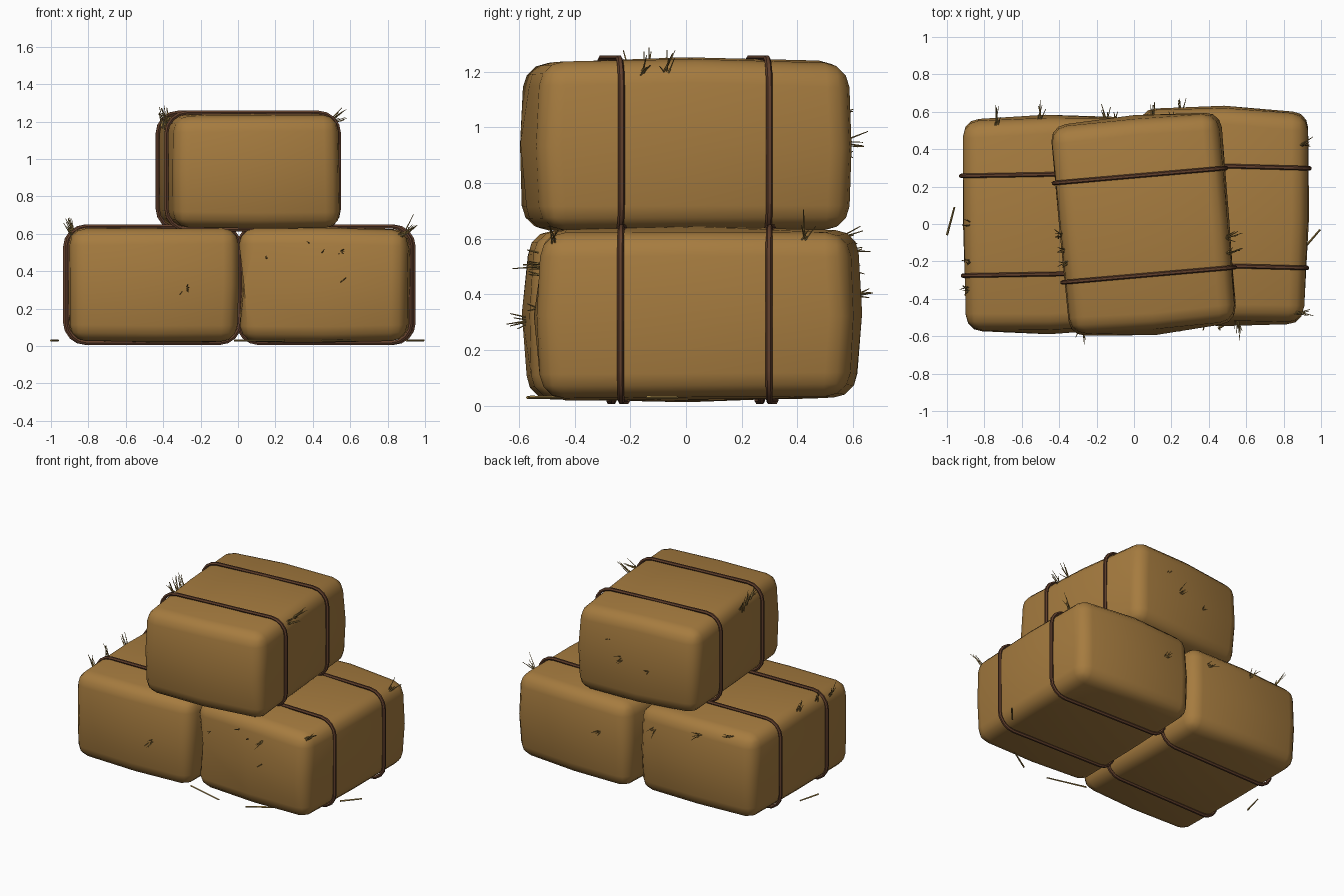
import bpy, bmesh, math, random
from mathutils import Vector, Matrix

if "Cube" in bpy.data.objects:
    bpy.data.objects.remove(bpy.data.objects["Cube"])

random.seed(4)


def material(name, rgb):
    m = bpy.data.materials.new(name)
    m.diffuse_color = (*rgb, 1)
    m.use_nodes = True
    m.node_tree.nodes["Principled BSDF"].inputs["Base Color"].default_value = m.diffuse_color
    return m


HAY = material("hay", (0.38, 0.2, 0.05))
TWINE = material("twine", (0.12, 0.05, 0.025))
STRAW = material("straw", (0.34, 0.22, 0.06))
HALF = Vector((0.446, 0.55, 0.298))     # bale corners
BULGE = Vector((0.014, 0.035, 0.011))   # extra swell at face centres


def finish(ob, mat, smooth=True):
    ob.data.materials.append(mat)
    bpy.ops.object.select_all(action='DESELECT')
    ob.select_set(True)
    bpy.context.view_layer.objects.active = ob
    if smooth:
        bpy.ops.object.shade_smooth_by_angle(angle=math.radians(40))


def mesh_object(name, bm):
    me = bpy.data.meshes.new(name)
    bm.to_mesh(me)
    bm.free()
    ob = bpy.data.objects.new(name, me)
    bpy.context.collection.objects.link(ob)
    return ob


# Bale: swollen, slightly uneven box with rounded edges
def bale(name, place):
    bm = bmesh.new()
    bmesh.ops.create_cube(bm, size=2)
    bmesh.ops.subdivide_edges(bm, edges=bm.edges[:], cuts=1, use_grid_fill=True)
    for v in bm.verts:
        c = v.co.copy()
        for i in range(3):
            side = sum(1 for j in range(3) if j != i and abs(c[j]) > 0.5)
            swell = BULGE[i] * (1 - side / 2)
            v.co[i] = c[i] * (HALF[i] + swell) + random.uniform(-0.008, 0.008)
    edges = [e for e in bm.edges if e.calc_face_angle(0) > math.radians(45)]
    bmesh.ops.bevel(bm, geom=edges, offset=0.085, segments=3, profile=0.5,
                    affect='EDGES', clamp_overlap=True)
    ob = mesh_object(name, bm)
    ob.matrix_world = place
    finish(ob, HAY)


# Twine: closed rounded rectangle swept with a round section
def twine(name, place, y):
    hx, hz, r = 0.463, 0.312, 0.11
    pts = []
    for k, (sx, sz) in enumerate([(1, 1), (-1, 1), (-1, -1), (1, -1)]):
        for s in range(5):
            a = math.radians(90 * k + 22.5 * s)
            pts.append((sx * (hx - r) + r * math.cos(a), y,
                        sz * (hz - r) + r * math.sin(a)))
    cu = bpy.data.curves.new(name, 'CURVE')
    cu.dimensions = '3D'
    cu.bevel_depth = 0.012
    cu.bevel_resolution = 1
    sp = cu.splines.new('POLY')
    sp.points.add(len(pts) - 1)
    for p, co in zip(sp.points, pts):
        p.co = (*co, 1)
    sp.use_cyclic_u = True
    ob = bpy.data.objects.new(name, cu)
    bpy.context.collection.objects.link(ob)
    ob.matrix_world = place
    bpy.ops.object.select_all(action='DESELECT')
    ob.select_set(True)
    bpy.context.view_layer.objects.active = ob
    bpy.ops.object.convert(target='MESH')
    finish(bpy.context.object, TWINE)


for name, loc, turn in [("left", (-0.457, 0, 0.328), 1.0),
                        ("right", (0.47, 0.045, 0.328), -1.5),
                        ("top", (0.055, -0.005, 0.936), 5.0)]:
    place = Matrix.Translation(loc) @ Matrix.Rotation(math.radians(turn), 4, 'Z')
    bale(name + "_bale", place)
    for end, y in (("front", -0.268), ("back", 0.265)):
        twine(f"{name}_bale_{end}_twine", place, y)


# Straw: thin four-sided stalk between two points
def stalk(bm, a, b, r1, r2):
    a, b = Vector(a), Vector(b)
    d = b - a
    m = Matrix.Translation((a + b) / 2) @ d.to_track_quat('Z', 'Y').to_matrix().to_4x4()
    bmesh.ops.create_cone(bm, cap_ends=True, segments=4, radius1=r1, radius2=r2,
                          depth=d.length, matrix=m)


# Tufts poking out of the bales: position and direction
TUFTS = [
    ((-0.38, -0.14, 1.2), (-0.5, 0, 1)), ((-0.37, -0.21, 1.2), (-0.6, 0, 1)),
    ((-0.4, -0.06, 1.19), (-0.4, 0.1, 1)), ((0.5, -0.07, 1.21), (1, 0.1, 0.7)),
    ((0.51, -0.16, 1.2), (1, 0.2, 0.6)), ((-0.88, 0, 0.6), (-0.5, 0, 1)),
    ((-0.88, -0.2, 0.6), (-0.4, 0, 1)), ((-0.88, -0.35, 0.59), (-0.5, 0, 1)),
    ((0.9, 0.43, 0.6), (0.6, 0.1, 1)), ((0.89, -0.47, 0.6), (1, 0, 0.5)),
    ((-0.73, 0.55, 0.6), (0, 1, 0.4)), ((-0.5, 0.57, 0.55), (0, 1, 0.2)),
    ((-0.15, 0.56, 0.5), (0, 1, 0)), ((0.25, 0.61, 0.4), (0, 1, 0)),
    ((-0.28, -0.57, 0.31), (0, -1, 0)), ((0.55, -0.52, 0.5), (0, -1, 0)),
    ((0.1, 0.56, 0.94), (0, 1, 0.1)),
]
bm = bmesh.new()
for pos, aim in TUFTS:
    for _ in range(5):
        d = Vector(aim).normalized() + Vector([random.uniform(-0.35, 0.35) for _ in range(3)])
        p = Vector(pos) + Vector([random.uniform(-0.012, 0.012) for _ in range(3)])
        stalk(bm, p - d * 0.02, p + d * random.uniform(0.045, 0.08), 0.004, 0.0015)
# Single stalks on the end faces
for p, s in [((0.15, -0.525, 0.47), -1), ((0.45, -0.53, 0.5), -1), ((0.38, -0.53, 0.55), -1),
             ((0.56, -0.53, 0.35), -1), ((-0.1, 0.56, 0.9), 1), ((0.2, 0.56, 1.05), 1)]:
    for _ in range(2):
        q = Vector(p)
        stalk(bm, q, q + Vector((random.uniform(-.02, .02), 0.04 * s, random.uniform(-.01, .02))),
              0.004, 0.0015)
finish(mesh_object("straw_tufts", bm), STRAW, False)

# Loose stalks lying on the ground
bm = bmesh.new()
for a, b in [((-1.0, -0.06), (-0.96, 0.09)), ((0.9, -0.14), (0.995, -0.03)),
             ((0.45, -0.56), (0.7, -0.4)), ((-0.02, -0.5), (0.25, -0.57))]:
    stalk(bm, (*a, 0.03), (*b, 0.03), 0.006, 0.005)
finish(mesh_object("loose_straw", bm), STRAW, False)
